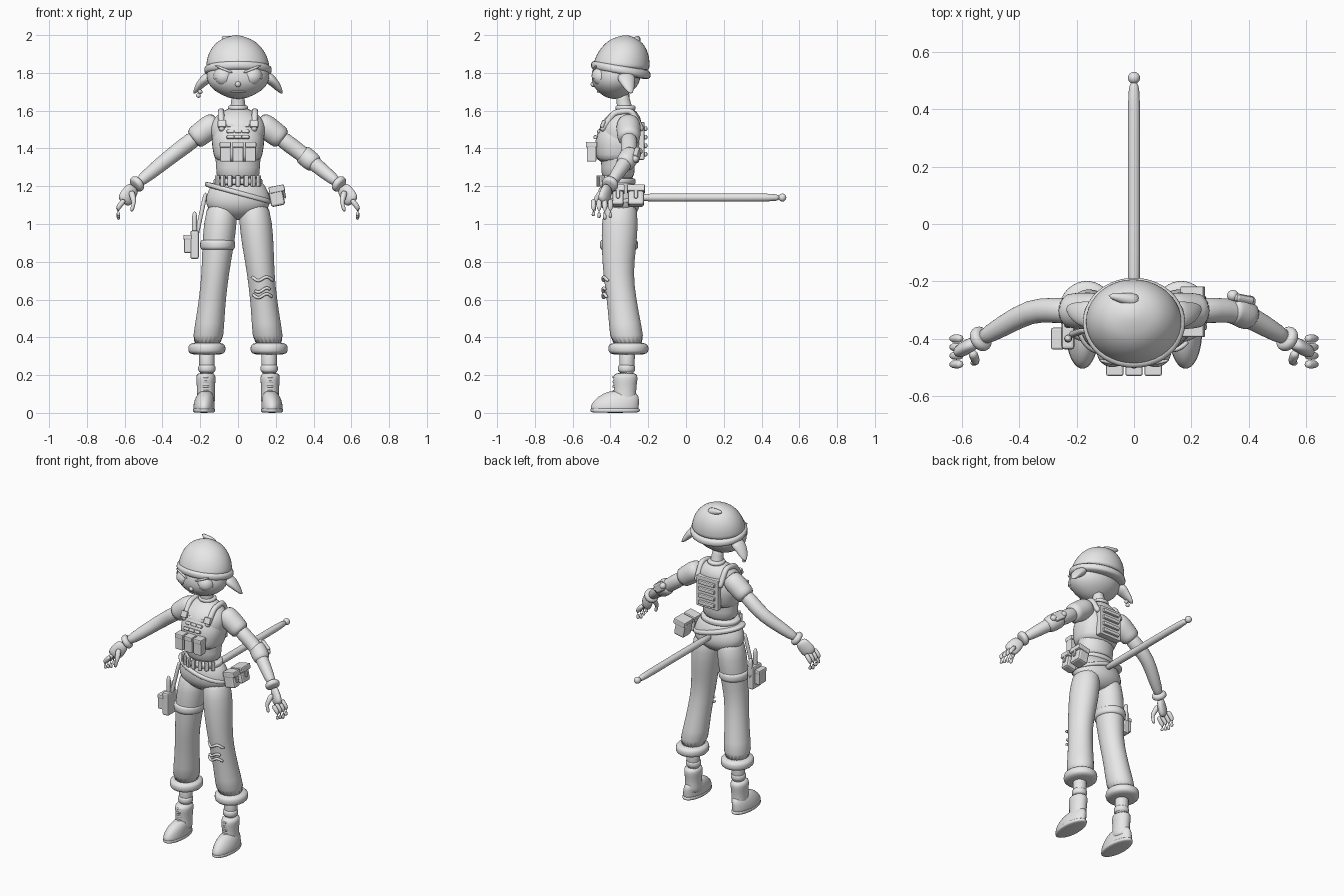
import bpy, bmesh
from math import sin, cos, pi, copysign
from mathutils import Vector, Matrix, Euler, Quaternion

cube = bpy.data.objects.get("Cube")
if cube:
    bpy.data.objects.remove(cube)

clay = bpy.data.materials.new("plain_grey")
clay.use_nodes = True
clay.diffuse_color = (.8, .8, .8, 1)
for node in clay.node_tree.nodes:
    if node.type == 'BSDF_PRINCIPLED':
        node.inputs["Base Color"].default_value = clay.diffuse_color


def finish(name, bm, mirror, subdivide=False, bevel=0.0):
    bmesh.ops.recalc_face_normals(bm, faces=bm.faces)
    for face in bm.faces:
        face.smooth = not bevel
    mesh = bpy.data.meshes.new(name)
    bm.to_mesh(mesh)
    bm.free()
    mesh.materials.append(clay)
    part = bpy.data.objects.new(name, mesh)
    bpy.context.collection.objects.link(part)
    if mirror:
        part.modifiers.new("mirror", 'MIRROR').use_mirror_merge = False
    if bevel:
        modifier = part.modifiers.new("bevel", 'BEVEL')
        modifier.width, modifier.segments = bevel, 2
    if subdivide:
        part.modifiers.new("subdivision", 'SUBSURF')


def limb(name, path, radii, depth=1.0, level=False, mirror=False, power=2.0, tilt=(0, 0), count=20):
    """Skin rings spaced evenly along a path, either level or square to it."""
    path = [Vector(point) for point in path]

    def along(step):
        place = min(max(step, 0), len(radii) - 1) * (len(path) - 1) / (len(radii) - 1)
        index = min(int(place), len(path) - 2)
        return path[index].lerp(path[index + 1], place - index)

    bm = bmesh.new()
    loops = []
    for step, radius in enumerate(radii):
        direction = along(step + 1) - along(step - 1)
        turn = Quaternion() if level else direction.to_track_quat('Z', 'Y')
        ring = []
        for k in range(count):
            c, s = cos(2 * pi * k / count), sin(2 * pi * k / count)
            x = radius * copysign(abs(c) ** (2 / power), c)
            y = radius * copysign(abs(s) ** (2 / power), s) * depth
            offset = turn @ Vector((x, y, tilt[0] * x + tilt[1] * y))
            ring.append(bm.verts.new(along(step) + offset))
        loops.append(ring)
    for low, high in zip(loops, loops[1:]):
        for k in range(count):
            bm.faces.new((low[k - 1], low[k], high[k], high[k - 1]))
    bm.faces.new(loops[0])
    bm.faces.new(loops[-1])
    finish(name, bm, mirror, subdivide=True)


def band(name, center, radius, height, bulge=.01, **options):
    """Level rounded ring such as a cuff, strap or belt."""
    half = Vector((0, 0, height / 2))
    radii = [radius - bulge * (k / 2) ** 4 for k in range(-2, 3)]
    limb(name, [Vector(center) - half, Vector(center) + half], radii, level=True, **options)


def box(name, center, size, turn=(0, 0, 0), mirror=False, bevel=.006):
    bm = bmesh.new()
    bmesh.ops.create_cube(bm, size=1, matrix=Matrix.LocRotScale(Vector(center), Euler(turn), Vector(size)))
    finish(name, bm, mirror, bevel=bevel)


def ball(name, center, radius, mirror=False, keep_above=None):
    bm = bmesh.new()
    bmesh.ops.create_uvsphere(bm, u_segments=24, v_segments=16, radius=radius)
    if keep_above:
        bmesh.ops.bisect_plane(bm, geom=bm.verts[:] + bm.edges[:] + bm.faces[:],
                               plane_co=(0, 0, 0), plane_no=keep_above, clear_inner=True)
    bmesh.ops.translate(bm, vec=center, verts=bm.verts)
    finish(name, bm, mirror)


# Head, face and neck
limb("head", [(0, -.38, 1.66), (0, -.36, 1.88)], (.04, .13, .165, .17, .16, .13), depth=.78, level=True)
limb("neck", [(0, -.32, 1.58), (0, -.34, 1.7)], (.05, .04, .035, .035))
eye = Vector((.075, -.445, 1.78))
ball("eyes", eye, .05, mirror=True)
ball("eyelids", eye, .055, mirror=True, keep_above=(.3, 0, 1))
limb("eyebrows", [eye + Vector((-.05, -.05, .02)), eye + Vector((.05, -.03, .06))],
     (.005, .009, .005), mirror=True, count=8)
ball("nose", (0, -.49, 1.74), .015)
limb("mouth", [(-.04, -.46, 1.7), (0, -.47, 1.7), (.04, -.46, 1.7)], [.004] * 5, count=8)
limb("ears", [(.14, -.32, 1.79), (.19, -.31, 1.75), (.235, -.29, 1.69)],
     (.04, .05, .04, .03, .008), depth=.6, mirror=True)
for k in range(2):
    ball("earring", (-.2 - .01 * k, -.31, 1.7 - .02 * k), .012)

# Hat
dome = [.17 * (1.01 - (k / 8) ** 2) ** .5 for k in range(9)]
limb("hat_crown", [(0, -.345, 1.82), (-.01, -.31, 2)], dome, depth=.88, level=True, tilt=(0, -.1))
band("hat_brim", (0, -.345, 1.815), .182, .06, bulge=.02, depth=.88, tilt=(0, -.17))
limb("hat_tip", [(.02, -.27, 1.96), (-.09, -.25, 1.99)], (.03, .02, .008))

# Shirt and vest
limb("shirt", [(0, -.36, 1.22), (0, -.36, 1.46), (0, -.32, 1.62)],
     (.12, .115, .125, .14, .15, .13, .05), depth=.76, level=True)
limb("vest", [(0, -.365, 1.32), (0, -.345, 1.56)], (.12, .13, .14, .14, .12, .1),
     depth=.9, level=True, power=2.4)
band("collar", (0, -.32, 1.615), .055, .03)
limb("shoulder_straps", [(.085, -.45, 1.49), (.09, -.38, 1.59), (.09, -.29, 1.6), (.085, -.23, 1.49)],
     [.018] * 10, mirror=True, count=10)
box("strap_buckles", (.085, -.44, 1.53), (.045, .02, .04), (-.4, 0, 0), mirror=True)
for column in (-1, 0, 1):
    pouch = Vector((.067 * column, -.5, 1.38))
    box("magazine_pouch", pouch, (.056, .05, .1))
    box("magazine_flap", pouch + Vector((0, 0, .04)), (.06, .06, .03))
    for row in range(3):
        box("chest_webbing", (.04 * column, -.48 + .02 * row, 1.46 + .03 * row),
            (.04, .02, .02), (-.4, 0, 0))
box("back_panel", (0, -.24, 1.44), (.16, .04, .2))
for row in range(4):
    box("back_webbing", (0, -.22, 1.37 + .045 * row), (.12, .03, .024))

# Arms
shoulder, elbow, wrist = Vector((.1, -.305, 1.55)), Vector((.36, -.3, 1.355)), Vector((.55, -.41, 1.2))
limb("sleeves", [shoulder, shoulder.lerp(elbow, .55)], (.05, .066, .065, .062, .06), mirror=True)
limb("arms", [shoulder.lerp(elbow, .4), elbow, wrist], (.045, .045, .042, .038, .026), mirror=True)
limb("wrist_cuffs", [elbow.lerp(wrist, .84), wrist], (.034, .044, .046, .044, .034), mirror=True)
limb("elbow_wrap", [shoulder.lerp(elbow, .9), elbow, elbow.lerp(wrist, .3)], (.045, .053, .053, .053, .045))
outer_elbow = elbow + Vector((.015, .04, .01))
box("elbow_pad", outer_elbow, (.08, .03, .06), (0, .6, -.2), bevel=.012)
for side in (-1, 1):
    ball("elbow_knot", outer_elbow + side * Vector((.03, -.01, -.02)), .02)

# Hands
knuckles = wrist + Vector((.06, -.035, -.09))
limb("palms", [wrist, knuckles], (.02, .024, .026, .022), depth=1.8, mirror=True)
for k in range(4):
    root = knuckles + Vector((-.01, .045 - .03 * k, .02))
    limb("finger", [root, root + Vector((.04, 0, -.05)), root + Vector((.03, 0, -.11 + .01 * abs(k - 1)))],
         (.015, .015, .015, .013, .009), mirror=True, count=10)
base = wrist + Vector((.015, -.035, -.025))
limb("thumb", [base, base + Vector((-.015, -.04, -.06)), base + Vector((0, -.04, -.11))],
     (.018, .017, .015, .013, .009), mirror=True, count=10)

# Trousers
limb("trouser_hips", [(0, -.36, 1.24), (0, -.34, 1.02)], (.12, .15, .17, .175, .15, .06), depth=.62, level=True)
thigh, knee, hem = Vector((.08, -.345, 1.14)), Vector((.12, -.36, .74)), Vector((.165, -.305, .34))
limb("trouser_legs", [thigh, knee, hem], (.075, .09, .084, .073, .072, .077, .088),
     depth=1.1, level=True, mirror=True)
band("trouser_cuffs", hem, .1, .068, bulge=.016, depth=1.08, mirror=True)
for drop, spread in ((.03, .9), (.09, .6), (.12, .8)):
    torn = knee + Vector((.01, 0, -drop))
    angles = [spread * k / 4 for k in range(-4, 5)]
    limb("knee_tear", [torn + Vector((.074 * sin(a), -.08 * cos(a), .012 * sin(5 * a))) for a in angles],
         [.009] * len(angles), count=8)

# Boots
limb("ankles", [(.165, -.31, .35), (.165, -.315, .18)], (.045, .04, .042), mirror=True)
band("socks", (.165, -.315, .235), .047, .05, mirror=True)
limb("boot_shafts", [(.17, -.325, .04), (.17, -.32, .215)], (.045, .05, .048, .048, .05, .053, .048),
     depth=1.25, level=True, mirror=True)
limb("boot_feet", [(.18, -.38, 0), (.18, -.375, .05), (.17, -.34, .12)], (.055, .058, .056, .05, .03),
     depth=2.25, level=True, mirror=True)
band("boot_soles", (.18, -.375, .014), .059, .028, bulge=.004, depth=2.25, mirror=True)
for row in range(5):
    lace = Vector((.17, -.39, .09 + .025 * row))
    limb("boot_lace", [lace + Vector((.03 * side, .03 * abs(side), 0)) for side in (-1, 0, 1)],
         [.006] * 5, mirror=True, count=8)

# Belts
band("waist_belt", (0, -.365, 1.225), .132, .042, depth=.76)
for k in range(-3, 4):
    box("belt_loop", (.13 * sin(k / 3), -.365 - .1 * cos(k / 3), 1.228), (.025, .02, .06), (0, 0, k / 3))
band("hip_belt", (0, -.35, 1.165), .178, .034, depth=.66, tilt=(-.27, 0))

# Hip pouches
for y, width in ((-.265, .085), (-.36, .06)):
    pouch = Vector((.205, y, 1.14))
    box("hip_pouch", pouch, (.075, width, .09), (0, -.2, 0), bevel=.012)
    box("hip_pouch_lid", pouch + Vector((0, 0, .045)), (.084, width + .01, .035), (0, -.2, 0))
    box("hip_pouch_clasp", pouch + Vector((.04, 0, .02)), (.012, .02, .05), (0, -.2, 0))

# Thigh holster
band("thigh_strap", (-.108, -.355, .89), .094, .066, depth=1.1)
holster = Vector((-.23, -.39, .89))
limb("holster_hanger", [(-.17, -.37, 1.17), holster], [.012] * 5, count=10)
box("holster", holster, (.045, .095, .15), bevel=.01)
box("holster_pouch", holster + Vector((-.036, -.01, 0)), (.04, .07, .085))
box("holster_pouch_lid", holster + Vector((-.036, -.01, .04)), (.046, .076, .025))
for forward, rise in ((-.01, .18), (.04, .13)):
    handle = holster + Vector((0, forward, 0))
    limb("tool_handle", [handle, handle + Vector((0, 0, rise))], (.013, .014, .014, .016, .01), count=10)

# Staff
limb("staff", [(0, -.28, 1.14), (0, .52, 1.14)], [.022] * 5)
ball("staff_end", (0, .51, 1.14), .021)
